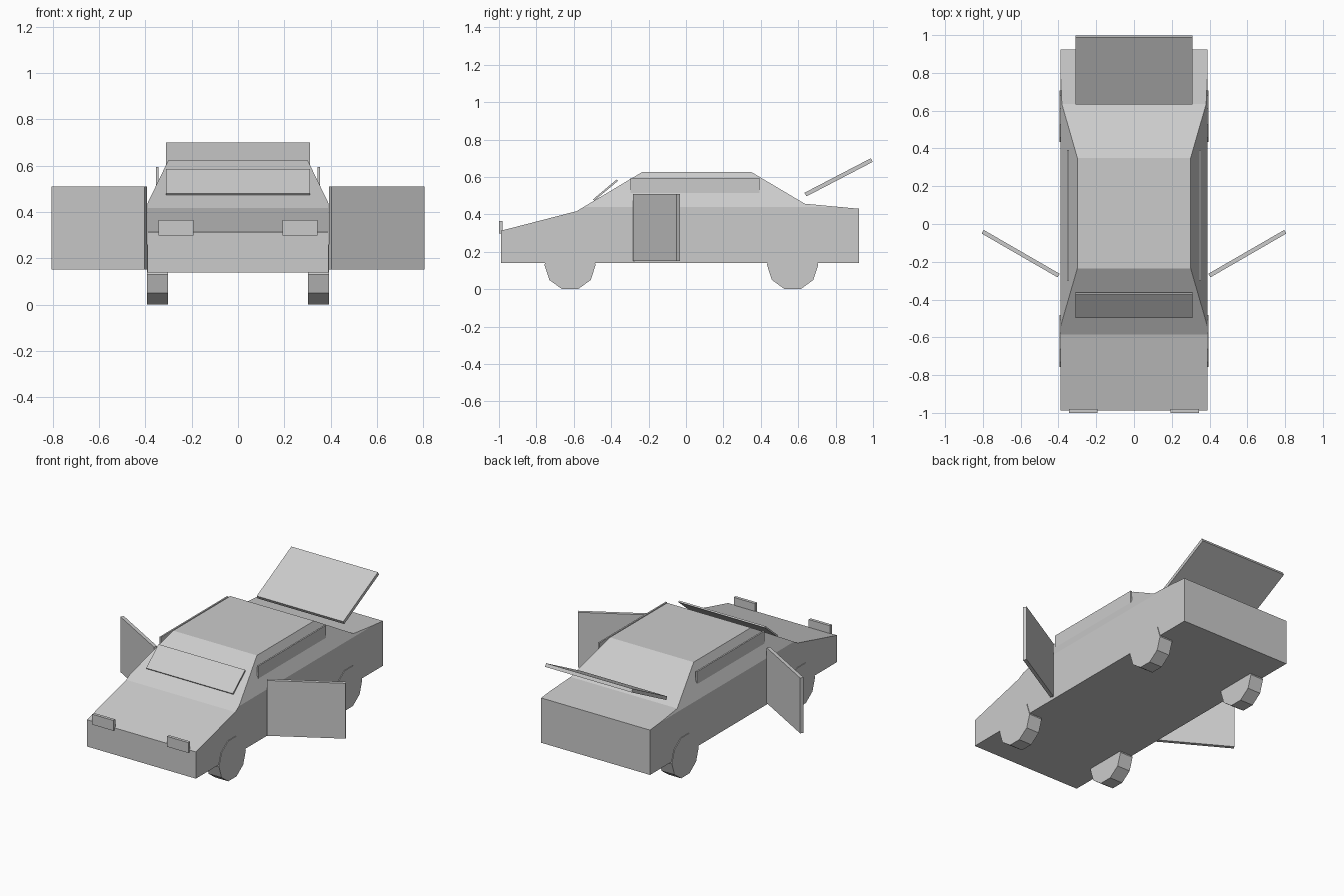
import bpy
import bmesh
from math import radians, pi
from mathutils import Vector, Matrix

default = bpy.data.objects.get("Cube")
if default:
    bpy.data.objects.remove(default)

# One plain paint for the whole car
GREY = (0.6, 0.6, 0.6, 1.0)
paint = bpy.data.materials.new("light_grey")
paint.use_nodes = True
paint.diffuse_color = GREY
paint.node_tree.nodes["Principled BSDF"].inputs["Base Color"].default_value = GREY


def finish(name, bm):
    bmesh.ops.recalc_face_normals(bm, faces=bm.faces)
    mesh = bpy.data.meshes.new(name)
    bm.to_mesh(mesh)
    bm.free()
    mesh.materials.append(paint)
    obj = bpy.data.objects.new(name, mesh)
    bpy.context.collection.objects.link(obj)
    return obj


def box(name, centre, size, axis="X", degrees=0):
    bm = bmesh.new()
    matrix = (Matrix.Translation(centre) @ Matrix.Rotation(radians(degrees), 4, axis)
              @ Matrix.Diagonal((*size, 1)))
    bmesh.ops.create_cube(bm, size=1, matrix=matrix)
    return finish(name, bm)


def wheel(name, centre):
    bm = bmesh.new()
    matrix = (Matrix.Translation(centre) @ Matrix.Rotation(pi / 2, 4, "Y")
              @ Matrix.Rotation(pi / 2, 4, "Z"))
    bmesh.ops.create_cone(bm, cap_ends=True, segments=10, radius1=0.137,
                          radius2=0.137, depth=0.092, matrix=matrix)
    # Turn the decagon so that it stands on a flat side
    low = sorted(v.co.z for v in bm.verts)
    if low[2] - low[0] > 0.001:
        bmesh.ops.rotate(bm, verts=bm.verts, cent=centre,
                         matrix=Matrix.Rotation(pi / 10, 3, "X"))
    return finish(name, bm)


# Body: side profile extruded across, then both cabin sides sliced to lean inwards
HALF = 0.39
profile = [(-0.988, 0.14), (-0.988, 0.313), (-0.585, 0.417), (-0.235, 0.626),
           (0.35, 0.626), (0.635, 0.457), (0.925, 0.43), (0.925, 0.14)]
bm = bmesh.new()
side = bm.faces.new([bm.verts.new((-HALF, y, z)) for y, z in profile])
extruded = bmesh.ops.extrude_face_region(bm, geom=[side], use_keep_orig=True)
moved = [g for g in extruded["geom"] if isinstance(g, bmesh.types.BMVert)]
bmesh.ops.translate(bm, verts=moved, vec=(2 * HALF, 0, 0))
for s in (1, -1):
    cut = bmesh.ops.bisect_plane(
        bm, geom=bm.verts[:] + bm.edges[:] + bm.faces[:], dist=1e-5,
        plane_co=Vector((s * HALF, 0, 0.44)), plane_no=Vector((s * 0.186, 0, 0.09)),
        clear_outer=True)
    rim = [g for g in cut["geom_cut"] if isinstance(g, bmesh.types.BMEdge)]
    bmesh.ops.edgeloop_fill(bm, edges=rim)
finish("body", bm)

# Paired parts
for label, s in (("left", 1), ("right", -1)):
    wheel("front_wheel_" + label, Vector((s * 0.348, -0.62, 0.13)))
    wheel("rear_wheel_" + label, Vector((s * 0.348, 0.57, 0.13)))
    box("open_door_" + label, (s * 0.6, -0.157, 0.331), (0.464, 0.022, 0.358), "Z", s * 30)
    box("side_window_" + label, (s * 0.349, 0.047, 0.54), (0.01, 0.69, 0.11))
    box("headlight_" + label, (s * 0.268, -0.99, 0.332), (0.152, 0.02, 0.067))

# Raised boot lid and windscreen panel
box("boot_lid", (0, 0.816, 0.598), (0.62, 0.4, 0.022), "X", 27.5)
box("windscreen", (0, -0.43, 0.53), (0.62, 0.165, 0.01), "X", 40)
